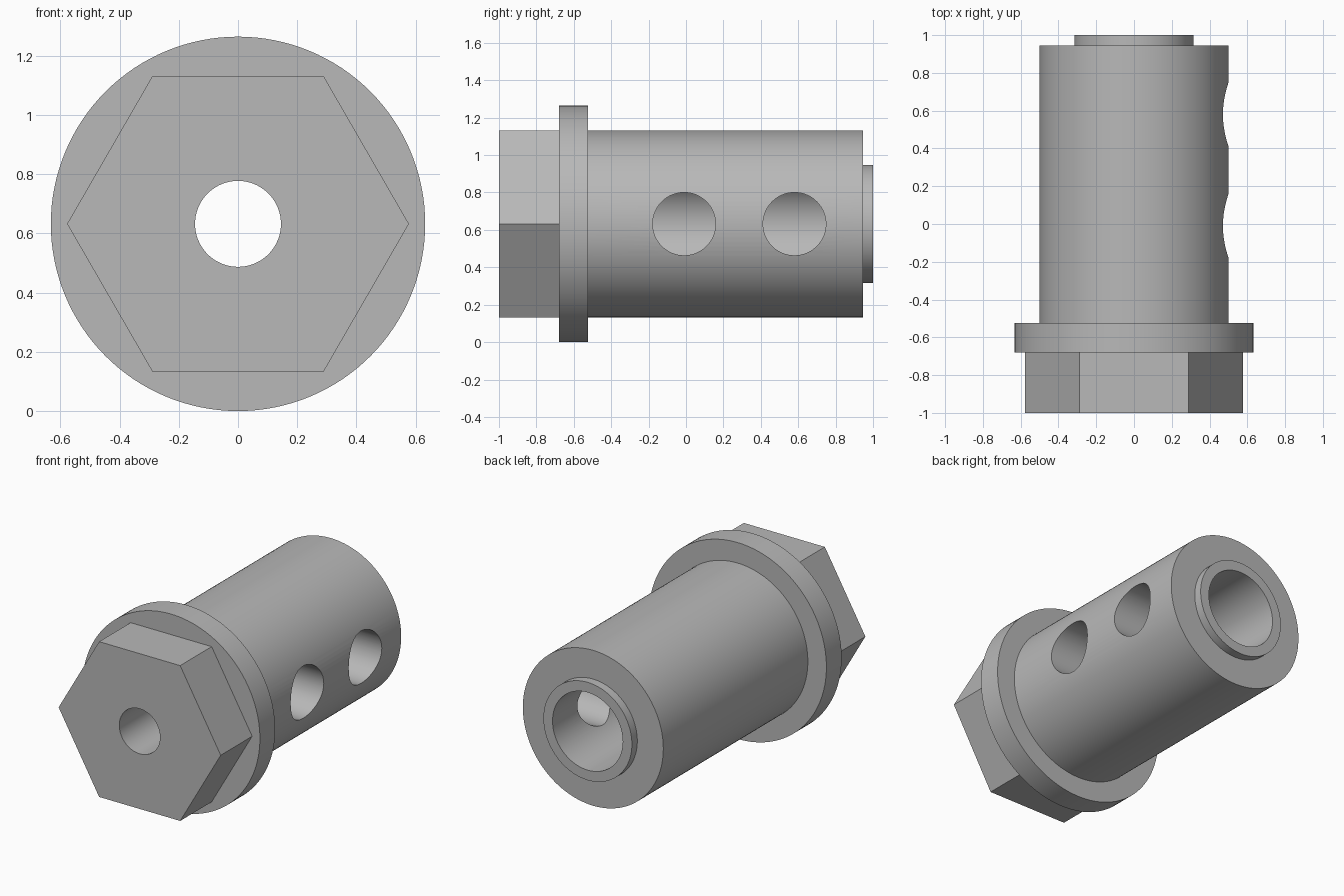
import bpy, bmesh
from math import cos, sin, pi, radians

AXIS_Z = 0.632

cube = bpy.data.objects.get("Cube")
if cube:
    bpy.data.objects.remove(cube, do_unlink=True)

steel = bpy.data.materials.new("plain grey steel")
steel.use_nodes = True
GREY = (0.48, 0.48, 0.48, 1)
steel.diffuse_color = GREY
steel.node_tree.nodes["Principled BSDF"].inputs["Base Color"].default_value = GREY


def lathe(name, profile, sides=128, axis="Y"):
    """Solid turned from (radius, distance) pairs along an axis, with flat ends."""
    bm = bmesh.new()
    rings = []
    for r, d in profile:
        ring = []
        for i in range(sides):
            a = 2 * pi * i / sides
            u, v = r * cos(a), r * sin(a)
            ring.append(bm.verts.new((u, d, v) if axis == "Y" else (d, u, v)))
        rings.append(ring)
    for a, b in zip(rings, rings[1:]):
        for i in range(sides):
            j = (i + 1) % sides
            bm.faces.new((a[i], a[j], b[j], b[i]))
    bm.faces.new(rings[0])
    bm.faces.new(rings[-1])
    bmesh.ops.recalc_face_normals(bm, faces=bm.faces)
    mesh = bpy.data.meshes.new(name)
    bm.to_mesh(mesh)
    bm.free()
    mesh.materials.append(steel)
    obj = bpy.data.objects.new(name, mesh)
    bpy.context.collection.objects.link(obj)
    obj.location.z = AXIS_Z
    return obj


def combine(target, tool, operation):
    """Apply a boolean and discard the tool."""
    tool.hide_render = True
    mod = target.modifiers.new(operation.lower(), "BOOLEAN")
    mod.operation, mod.object, mod.solver = operation, tool, "EXACT"
    bpy.context.view_layer.objects.active = target
    bpy.ops.object.modifier_apply(modifier=mod.name)
    bpy.data.objects.remove(tool, do_unlink=True)


# Flange, shank and end spigot
bolt = lathe("hollow_bolt", [(0.632, -0.68), (0.632, -0.525), (0.5, -0.525),
                             (0.5, 0.945), (0.315, 0.945), (0.315, 1.0)])

# Hexagonal head, rooted in the flange
head = lathe("hex_head", [(0.577, -1.0), (0.577, -0.6)], sides=6)
combine(bolt, head, "UNION")

# Narrow bore through the head, opening into a wide bore in the shank
bore = lathe("stepped_bore", [(0.145, -1.2), (0.145, -0.45),
                              (0.25, -0.45), (0.25, 1.2)])
combine(bolt, bore, "DIFFERENCE")

# Two cross holes on the left side
for y in (-0.01, 0.58):
    drill = lathe("cross_drill", [(0.168, 0.0), (0.168, 0.8)], sides=96, axis="X")
    drill.location.y = y
    combine(bolt, drill, "DIFFERENCE")

# Smooth round walls, sharp edges
bpy.ops.object.select_all(action="DESELECT")
bolt.select_set(True)
bpy.context.view_layer.objects.active = bolt
bpy.ops.object.shade_smooth_by_angle(angle=radians(30))
